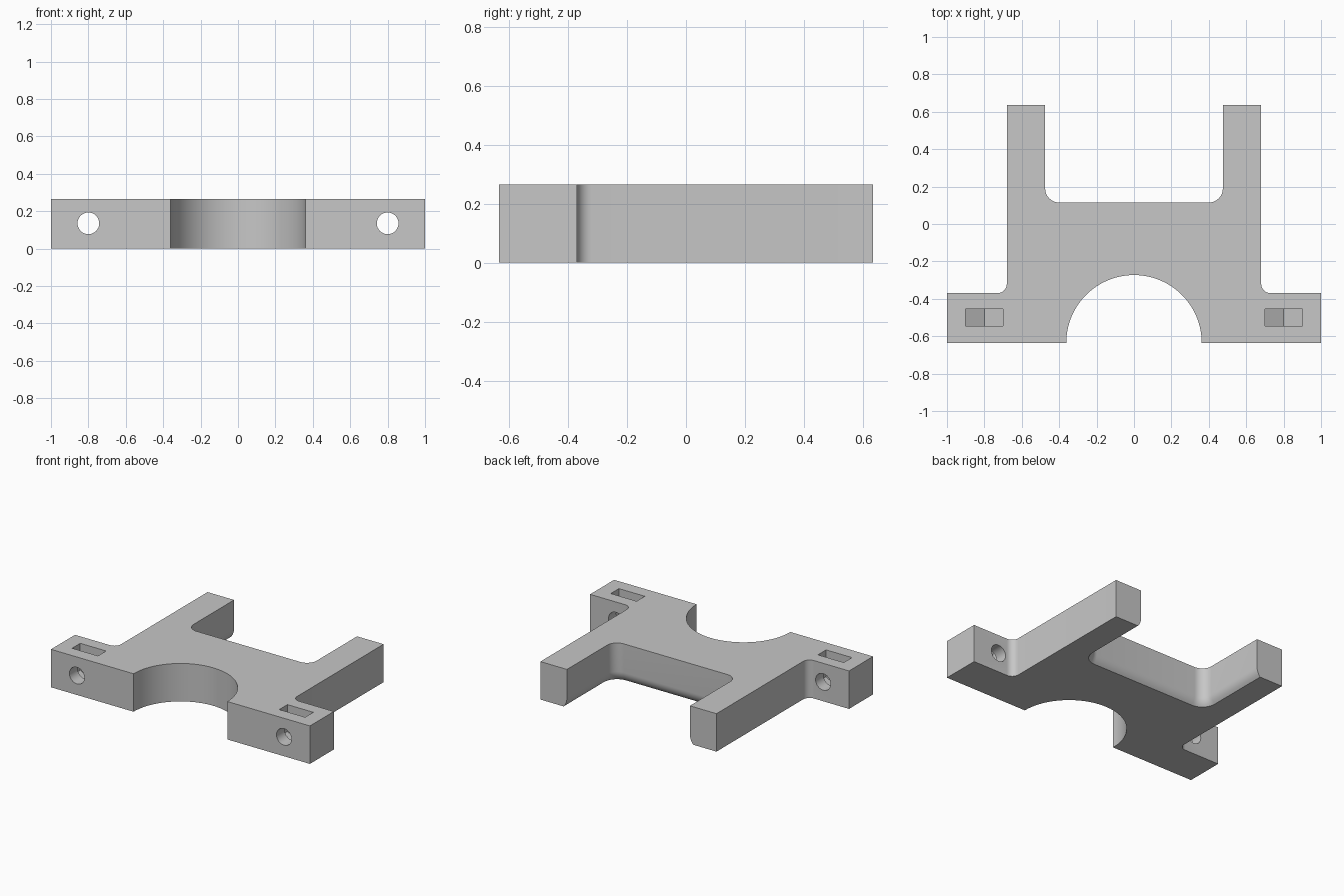
import bpy, bmesh
from math import sin, cos, pi, radians, sqrt
from mathutils import Vector

if "Cube" in bpy.data.objects:
    bpy.data.objects.remove(bpy.data.objects["Cube"])

H = 0.265            # plate thickness
FRONT, BACK = -0.635, 0.635

grey = bpy.data.materials.new("light_grey")
grey.use_nodes = True
colour = (0.57, 0.57, 0.57, 1)
grey.diffuse_color = colour
grey.node_tree.nodes["Principled BSDF"].inputs["Base Color"].default_value = colour


def arc(cx, cy, r, a0, a1, n):
    return [(cx + r * cos(radians(a0 + (a1 - a0) * i / n)),
             cy + r * sin(radians(a0 + (a1 - a0) * i / n))) for i in range(n + 1)]


def loft(name, rings):
    """Closed solid through matching rings of 3D points."""
    bm = bmesh.new()
    loops = [[bm.verts.new(p) for p in ring] for ring in rings]
    n = len(loops[0])
    for lo, hi in zip(loops, loops[1:]):
        for i in range(n):
            j = (i + 1) % n
            bm.faces.new((lo[i], lo[j], hi[j], hi[i]))
    bm.faces.new(loops[0][::-1])
    bm.faces.new(loops[-1])
    bmesh.ops.recalc_face_normals(bm, faces=bm.faces)
    mesh = bpy.data.meshes.new(name)
    bm.to_mesh(mesh)
    bm.free()
    mesh.materials.append(grey)
    ob = bpy.data.objects.new(name, mesh)
    bpy.context.collection.objects.link(ob)
    return ob


def along_z(pts, z):
    return [(x, y, z) for x, y in pts]


def along_y(pts, y):
    return [(x, y, z) for x, z in pts]


# Plate outline: right half mirrored, with front half-round and foot fillets
half = arc(0, FRONT, 0.362, 90, 0, 32)
half += [(1, FRONT), (1, -0.37)]
half += arc(0.73, -0.32, 0.05, 270, 180, 8)
half += [(0.68, BACK)]
outline = half + [(-x, y) for x, y in half[:0:-1]]
bracket = loft("bracket", [along_z(outline, 0), along_z(outline, H)])


# Rear notch, flaring outward in a soft curve at the bottom
def notch(d):
    r = 0.075 + d
    side = arc(-0.4, 0.19, r, 180, 270, 10)
    pts = [(-0.475 - d, 0.9)] + side
    return pts + [(-x, y) for x, y in pts[::-1]]


flare, flare_top = 0.026, 0.065
R = (flare ** 2 + flare_top ** 2) / (2 * flare)
rings = []
for i in range(-1, 7):
    z = flare_top * i / 6
    rings.append(along_z(notch(R - sqrt(R * R - (flare_top - z) ** 2)), z))
rings.append(along_z(notch(0), H + 0.1))
cutters = [loft("notch_cutter", rings)]

# Bolt holes and nut pockets in both feet
for side, s in (("left", 1), ("right", -1)):
    cx, cz = 0.8 * s, 0.135
    a = 0.1
    pocket = [(cx - a, 0.4), (cx - a, cz - a / sqrt(3)),
              (cx, cz - 2 * a / sqrt(3)), (cx + a, cz - a / sqrt(3)), (cx + a, 0.4)]
    cutters.append(loft(side + "_pocket_cutter",
                        [along_y(pocket, -0.545), along_y(pocket, -0.455)]))
    hole = arc(cx, cz, 0.058, 0, 360, 32)[:-1]
    cutters.append(loft(side + "_hole_cutter",
                        [along_y(hole, -0.8), along_y(hole, -0.2)]))

# Cut and finish
bpy.ops.object.select_all(action='DESELECT')
bpy.context.view_layer.objects.active = bracket
bracket.select_set(True)
for c in cutters:
    c.hide_render = True
    mod = bracket.modifiers.new(c.name, 'BOOLEAN')
    mod.operation = 'DIFFERENCE'
    mod.solver = 'EXACT'
    mod.object = c
    bpy.ops.object.modifier_apply(modifier=mod.name)
for c in cutters:
    bpy.data.objects.remove(c)
bpy.ops.object.shade_smooth_by_angle(angle=radians(25))
